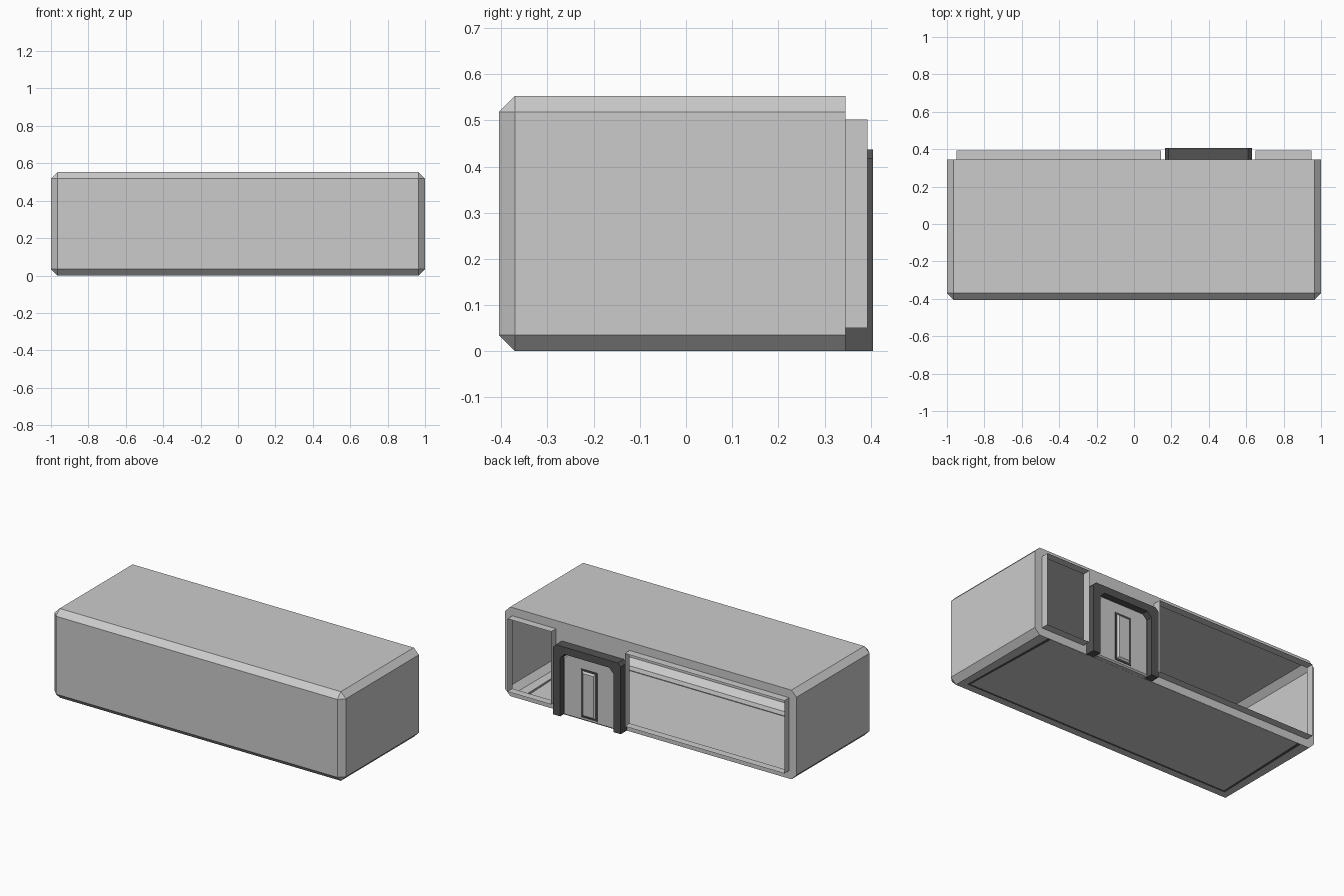
import bpy, bmesh
from mathutils import Vector

if "Cube" in bpy.data.objects:
    bpy.data.objects.remove(bpy.data.objects["Cube"])


def material(name, value):
    mat = bpy.data.materials.new(name)
    mat.use_nodes = True
    colour = (value, value, value, 1)
    mat.diffuse_color = colour
    mat.node_tree.nodes["Principled BSDF"].inputs["Base Color"].default_value = colour
    return mat


grey = material("light grey", 0.6)
dark = material("dark grey", 0.087)

BACK, FRONT = 0.345, -0.405
HEIGHT, CHAMFER = 0.553, 0.035
SILL, LINTEL, COLLAR = 0.05, 0.502, 0.393
WINDOWS = {"left": (0.65, 0.95), "right": (-0.95, 0.145)}


def finish(bm, name, *mats):
    mesh = bpy.data.meshes.new(name)
    bm.to_mesh(mesh)
    bm.free()
    for mat in mats:
        mesh.materials.append(mat)
    obj = bpy.data.objects.new(name, mesh)
    bpy.context.collection.objects.link(obj)
    return obj


def box(bm, x0, x1, y0, y1, z0, z1):
    verts = bmesh.ops.create_cube(bm, size=1)["verts"]
    for v in verts:
        v.co = Vector(((x0 + x1) / 2 + v.co.x * (x1 - x0),
                       (y0 + y1) / 2 + v.co.y * (y1 - y0),
                       (z0 + z1) / 2 + v.co.z * (z1 - z0)))


def prism(name, outline, y0, y1, mat, bevel=0):
    """Outline in x and z, pushed from y0 to y1; a flat sheet when y0 == y1."""
    bm = bmesh.new()
    face = bm.faces.new([bm.verts.new((x, y0, z)) for x, z in outline])
    if y0 == y1:
        face.normal_update()
        if face.normal.y < 0:
            face.normal_flip()
    else:
        new = bmesh.ops.extrude_face_region(bm, geom=[face])["geom"]
        for v in new:
            if isinstance(v, bmesh.types.BMVert):
                v.co.y = y1
        bmesh.ops.recalc_face_normals(bm, faces=bm.faces)
        if bevel:
            rim = [e for e in bm.edges if all(abs(v.co.y - y1) < 1e-5 for v in e.verts)]
            bmesh.ops.bevel(bm, geom=rim, offset=bevel, segments=1, affect='EDGES')
    return finish(bm, name, mat)


def rect(x0, x1, z0, z1):
    return [(x0, z0), (x1, z0), (x1, z1), (x0, z1)]


def arch(x0, x1, z1, cut):
    """Door outline with clipped top corners, from bottom left to bottom right."""
    return [(x0, 0), (x0, z1 - cut), (x0 + cut, z1),
            (x1 - cut, z1), (x1, z1 - cut), (x1, 0)]


# Hollow room shell, chamfered everywhere but around its open back
bm = bmesh.new()
box(bm, -1, 1, FRONT, BACK, 0, HEIGHT)
edges = [e for e in bm.edges if any(v.co.y < BACK - 0.1 for v in e.verts)]
bmesh.ops.bevel(bm, geom=edges, offset=CHAMFER, segments=1, affect='EDGES')
bmesh.ops.recalc_face_normals(bm, faces=bm.faces)
bmesh.ops.delete(bm, geom=[f for f in bm.faces if f.normal.y > 0.9], context='FACES')
# Dark strip let into the floor
floor = next(f for f in bm.faces if f.normal.z < -0.9)
bmesh.ops.inset_region(bm, faces=[floor], thickness=0.06)
strip = bmesh.ops.inset_region(bm, faces=[floor], thickness=0.022)["faces"]
for f in strip:
    f.material_index = 1
finish(bm, "room_shell", grey, dark)

# Back wall around the two window openings
inner = 1 - CHAMFER
prism("back_wall_top", [(-1, LINTEL), (1, LINTEL), (1, HEIGHT - CHAMFER), (inner, HEIGHT),
                        (-inner, HEIGHT), (-1, HEIGHT - CHAMFER)], BACK, BACK, grey)
prism("back_wall_bottom", [(-1, SILL), (1, SILL), (1, CHAMFER), (inner, 0),
                           (-inner, 0), (-1, CHAMFER)], BACK, BACK, grey)
spans = {"left_end": (WINDOWS["left"][1], 1), "right_end": (-1, WINDOWS["right"][0]),
         "behind_door": (WINDOWS["right"][1], WINDOWS["left"][0])}
for side, (x0, x1) in spans.items():
    prism("back_wall_" + side, rect(x0, x1, SILL, LINTEL), BACK, BACK, grey)

# Thin collars standing out around the openings
for side, (x0, x1) in WINDOWS.items():
    bm = bmesh.new()
    box(bm, x0, x1, BACK, COLLAR, SILL, LINTEL)
    bm.normal_update()
    bmesh.ops.delete(bm, geom=[f for f in bm.faces if abs(f.normal.y) > 0.9], context='FACES')
    finish(bm, side + "_window_collar", grey)

# Door frame, door leaf and its raised centre panel
outer = arch(0.165, 0.63, 0.437, 0.02)
opening = arch(0.215, 0.58, 0.392, 0.03)
prism("door_frame", outer + opening[::-1], BACK, 0.405, dark)
prism("door_leaf", arch(0.218, 0.577, 0.388, 0.03), BACK, 0.378, grey, 0.008)
prism("door_panel_surround", rect(0.342, 0.453, 0.02, 0.32), 0.377, 0.382, dark)
prism("door_panel", rect(0.35, 0.445, 0.028, 0.312), 0.377, 0.392, grey, 0.012)
